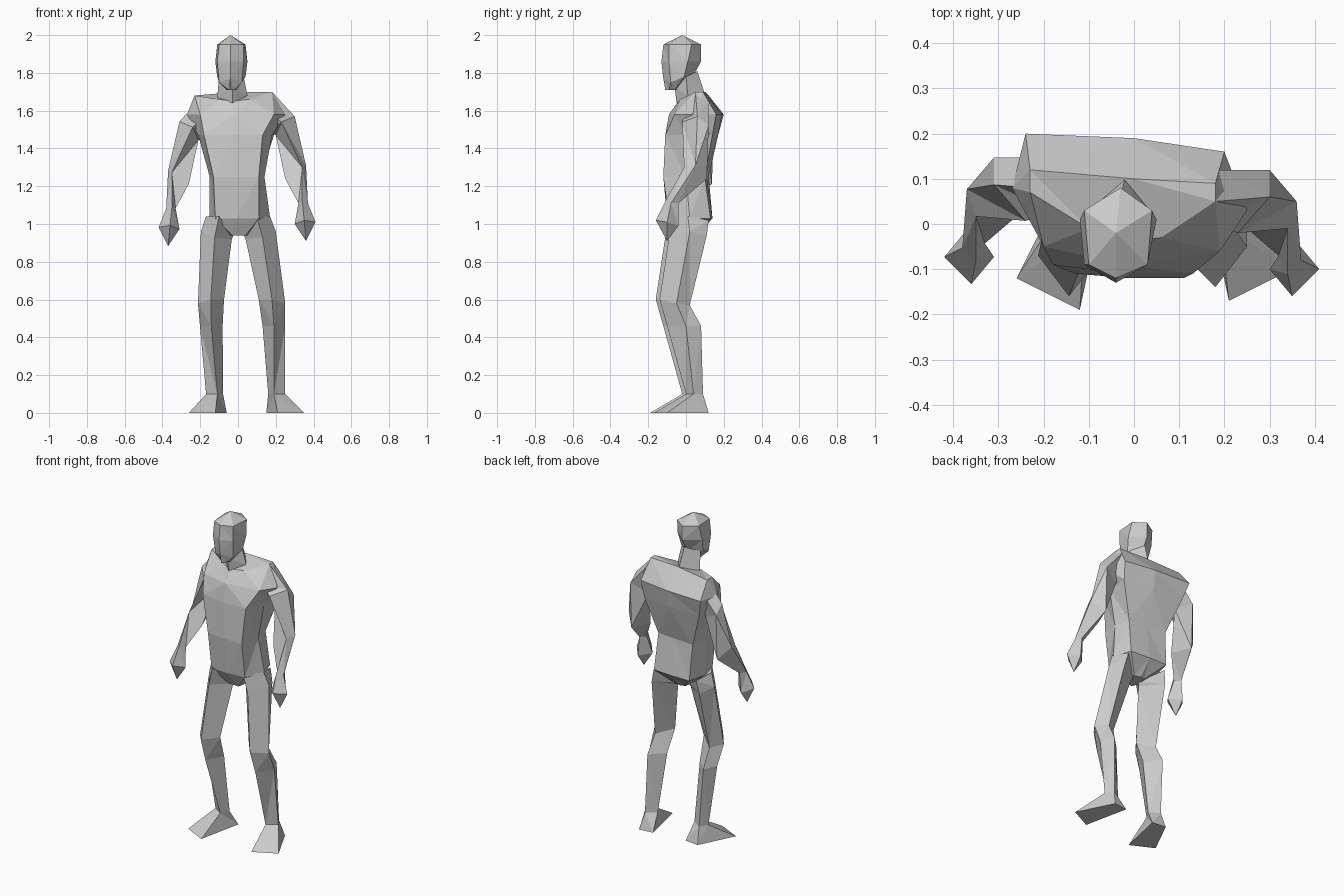
import bpy
import bmesh
from mathutils import Vector

# Remove the default cube
default_cube = bpy.data.objects.get("Cube")
if default_cube:
    bpy.data.objects.remove(default_cube, do_unlink=True)

# Single clay grey material
clay = bpy.data.materials.new("clay_grey")
clay.use_nodes = True
colour = (0.6, 0.6, 0.6, 1.0)
clay.diffuse_color = colour
clay.node_tree.nodes["Principled BSDF"].inputs["Base Color"].default_value = colour


def loft(name, rings, place=lambda p: p):
    """Skin a closed body through rings of points given in centimetres.
    A ring with one point closes the body to a tip."""
    bm = bmesh.new()
    loops = []
    for ring in rings:
        loops.append([bm.verts.new(place(Vector(p)) / 100) for p in ring])
    for lower, upper in zip(loops, loops[1:]):
        count = len(lower)
        for i in range(count):
            j = (i + 1) % count
            if len(upper) == 1:
                bm.faces.new((lower[i], lower[j], upper[0]))
            else:
                bm.faces.new((lower[i], lower[j], upper[j], upper[i]))
    for end in (loops[0], loops[-1]):
        if len(end) > 2:
            bm.faces.new(end)
    # Split bent quads into flat facets
    bmesh.ops.triangulate(bm, faces=bm.faces[:])
    bmesh.ops.recalc_face_normals(bm, faces=bm.faces[:])
    mesh = bpy.data.meshes.new(name)
    bm.to_mesh(mesh)
    bm.free()
    mesh.materials.append(clay)
    body_part = bpy.data.objects.new(name, mesh)
    bpy.context.collection.objects.link(body_part)
    return body_part


def level(z, *points):
    """Ring of (x, y) points at one height."""
    return [(x, y, z) for x, y in points]


def right_arm_place(p):
    """Mirror an arm point; this arm hangs lower and further back."""
    return Vector((-p.x - 1, p.y + 2.7, p.z - 2.7))


def right_leg_place(p):
    """Mirror a leg point; this leg stands closer to the middle."""
    lean = 9 * max(0, 1 - p.z / 100)
    return Vector((-p.x + lean, p.y - 2, p.z))


# Torso: front right, front, front left, left, back left, back, back right, right
crotch = level(94, (-3, -5), (0, -5), (4, -5), (5, 0),
               (4, 5), (0, 6), (-3, 5), (-4, 0))
hips = level(103, (-12, -9), (-1, -10), (11, -9), (17, 2),
             (13, 13), (0, 14), (-12, 14), (-15, 3))
waist = level(125, (-13, -11), (-1, -12), (11, -12), (14, 0),
              (12, 10), (0, 11), (-13, 12), (-15, 2))
chest = level(147, (-18, -9), (-2, -11), (13, -11), (18, 0),
              (19, 14), (0, 17), (-21, 17), (-21, 2))
shoulder_blades = level(158, (-20, -5), (-2, -9), (19, -6), (25, 3),
                        (20, 16), (0, 19), (-24, 20), (-27, 8))
collar = [(-10, -1, 166), (-3, -4, 165), (6, -3, 166), (18, 5, 170),
          (18, 9, 170), (0, 10, 170), (-23, 12, 168), (-23, 7, 168)]
loft("torso", [crotch, hips, waist, chest, shoulder_blades, collar])

# Neck: front, left, back, right
neck_base = [(-3, -5, 164), (5, 1, 168), (-2, 10, 169), (-11, 2, 167)]
neck_top = [(-3, -6, 172), (3, 0, 178), (-3, 6, 181), (-10, 0, 178)]
loft("neck", [neck_base, neck_top])

# Head: front, front left, back left, back, back right, front right
chin = level(171, (-4, -11), (-2, -9), (-1, -6), (-3, -5), (-6, -6), (-5, -9))
jaw = [(-4, -12, 177), (2, -8, 175), (4, -1, 178),
       (-3, 3, 177), (-11, -1, 178), (-10, -8, 175)]
face = level(186, (-4, -13), (3, -9), (5, 1), (-3, 8), (-12, 1), (-11, -9))
brow = level(195, (-4, -12), (3, -9), (4, 3), (-3, 8), (-11, 3), (-10, -9))
crown = [(-4, -2, 200)]
loft("head", [chin, jaw, face, brow, crown])

# Arm and hand: front, outer, back, inner
arm_root = [(17, 0, 159), (18, 5, 170), (19, 12, 165), (15, 6, 150)]
upper_arm = [(23, -2, 154), (30, 6, 157), (30, 12, 152), (20, 8, 147)]
elbow = [(34, -1, 130), (36, 5, 131), (30, 11, 124), (25, -1, 124)]
wrist = [(34, -11, 112), (37, -8, 111), (35, -4, 111), (32, -7, 111)]
palm = [(35, -16, 102), (41, -10, 101), (36, -4, 99), (30, -10, 100)]
fingertips = [(36, -10, 91)]

# Leg: front, outer, back, inner
hip = [(10, -9, 104), (17, 1, 104), (14, 12, 102), (3, 3, 94)]
thigh = [(13, -9, 93), (20, 2, 96), (16, 11, 94), (4, 2, 92)]
knee = [(18, -14, 60), (25, -5, 58), (20, 2, 57), (11, -5, 60)]
calf = [(19, -10, 46), (25, 0, 46), (21, 8, 46), (13, 0, 46)]
ankle = level(10, (19, 0), (25, 4), (22, 9), (16, 5))

# Sole: inner toe, outer toe, outer heel, inner heel
sole = level(0, (21, -17), (35, -10), (24, 12), (15, 11))

# Build both sides, the right one mirrored with its own stance
for side, arm_place, leg_place in (
    ("left", lambda p: p, lambda p: p),
    ("right", right_arm_place, right_leg_place),
):
    loft(side + "_arm", [arm_root, upper_arm, elbow, wrist], arm_place)
    loft(side + "_hand", [wrist, palm, fingertips], arm_place)
    loft(side + "_leg", [hip, thigh, knee, calf, ankle], leg_place)
    loft(side + "_foot", [ankle, sole], leg_place)
